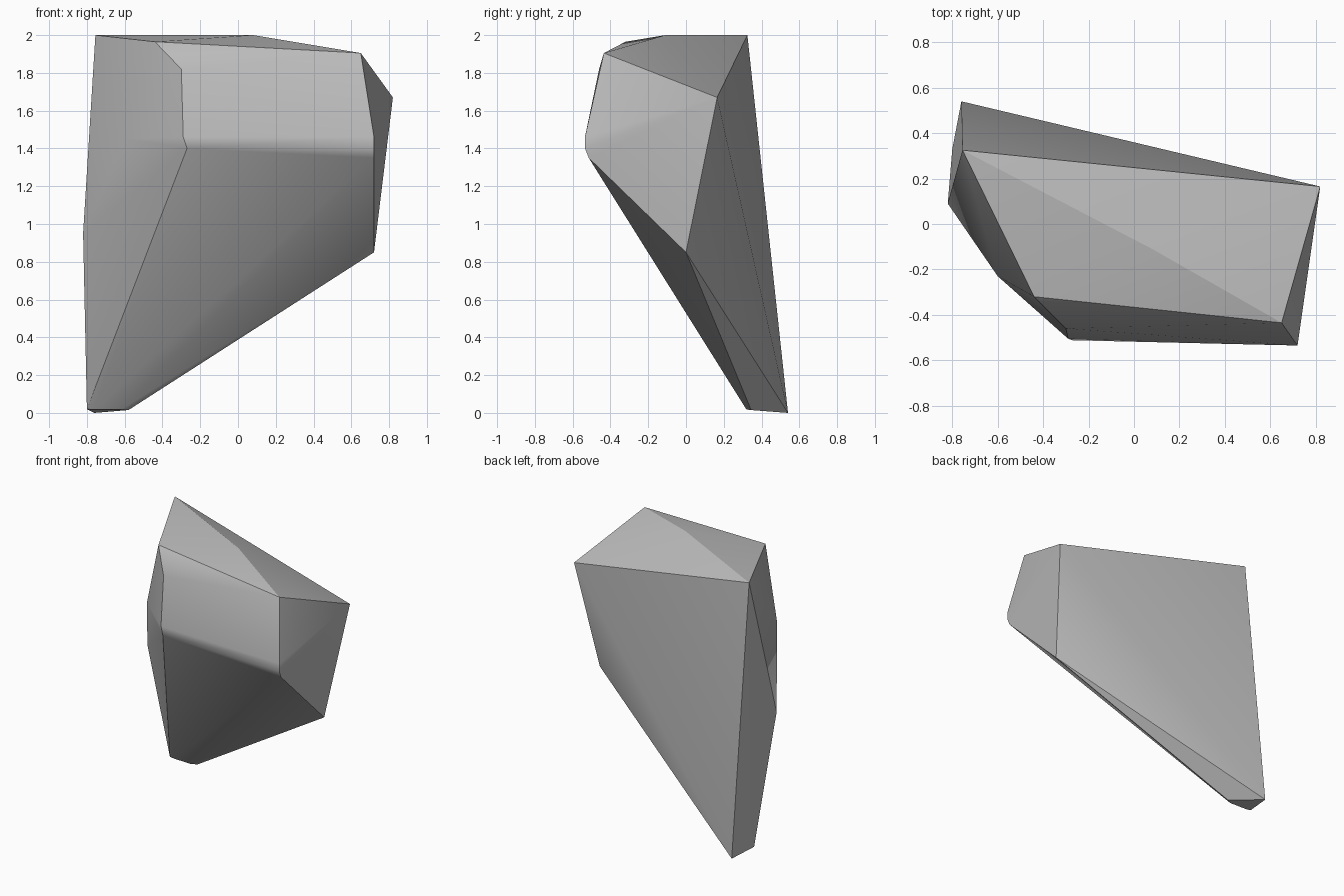
import bpy, bmesh, math

cube = bpy.data.objects.get("Cube")
if cube:
    bpy.data.objects.remove(cube, do_unlink=True)

# Stone colour
stone = bpy.data.materials.new("stone_grey")
stone.use_nodes = True
grey = (0.5, 0.5, 0.5, 1)
stone.diffuse_color = grey
stone.node_tree.nodes["Principled BSDF"].inputs["Base Color"].default_value = grey

# Corners of the rock, from the crown down to the foot
crown = [(-0.755, 0.325, 2.0), (0.08, -0.11, 2.0), (-0.44, -0.32, 1.965),
         (0.65, -0.435, 1.905), (0.82, 0.165, 1.67)]
brow = [(-0.30, -0.46, 1.82), (-0.29, -0.505, 1.46), (-0.27, -0.512, 1.40),
        (0.72, -0.535, 1.46), (0.72, -0.535, 1.40), (0.72, -0.515, 1.35)]
sides = [(-0.60, -0.23, 1.45), (-0.82, 0.09, 0.95), (0.72, 0.0, 0.85)]
foot = [(-0.80, 0.33, 0.02), (-0.76, 0.325, 0.018), (-0.62, 0.32, 0.018),
        (-0.58, 0.345, 0.015), (-0.76, 0.54, 0.0)]

# Wrap the corners in a convex shell
bm = bmesh.new()
for corner in crown + brow + sides + foot:
    bm.verts.new(corner)
hull = bmesh.ops.convex_hull(bm, input=bm.verts)
loose = {v for v in hull["geom_interior"] + hull["geom_unused"]
         if isinstance(v, bmesh.types.BMVert)}
bmesh.ops.delete(bm, geom=list(loose), context="VERTS")
bmesh.ops.dissolve_limit(bm, angle_limit=math.radians(1),
                         verts=bm.verts, edges=bm.edges)
bmesh.ops.recalc_face_normals(bm, faces=bm.faces)
mesh = bpy.data.meshes.new("rock")
bm.to_mesh(mesh)
bm.free()
mesh.materials.append(stone)
rock = bpy.data.objects.new("rock", mesh)
bpy.context.collection.objects.link(rock)

# Broad faces stay flat, narrow worn edges blend
bpy.context.view_layer.objects.active = rock
rock.select_set(True)
bpy.ops.object.shade_smooth_by_angle(angle=math.radians(32))
weighted = rock.modifiers.new("flat_faces", "WEIGHTED_NORMAL")
weighted.keep_sharp = True
